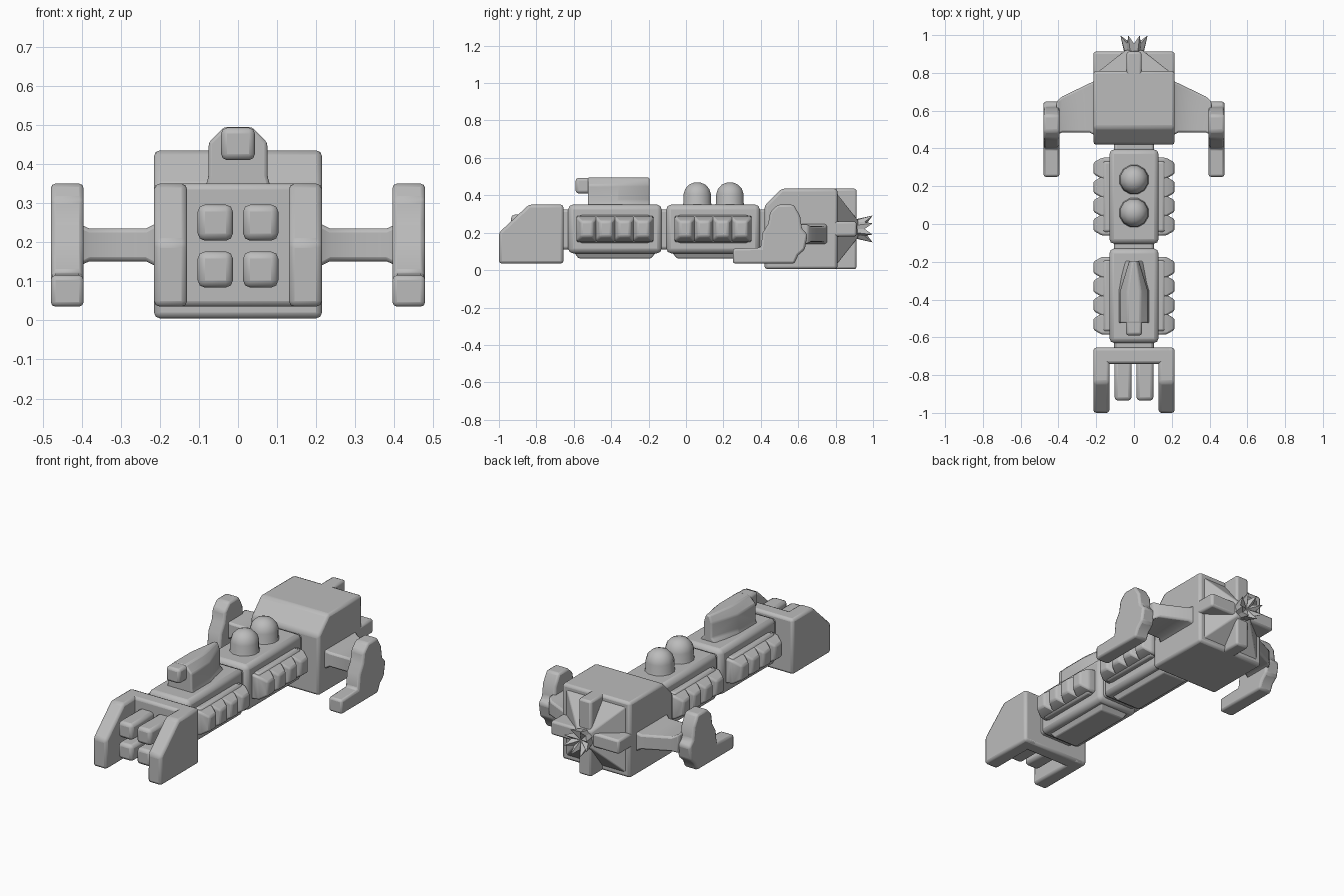
import bpy
import bmesh
from math import cos, sin, pi, radians

cube = bpy.data.objects.get("Cube")
if cube:
    bpy.data.objects.remove(cube, do_unlink=True)

GREY = (0.5, 0.5, 0.5, 1)
hull = bpy.data.materials.new("hull_grey")
hull.use_nodes = True
hull.diffuse_color = GREY
hull.node_tree.nodes["Principled BSDF"].inputs["Base Color"].default_value = GREY


def finish(name, bm, bevel=0.015, smooth=35):
    """Turn a bmesh into a bevelled, shaded object."""
    bmesh.ops.recalc_face_normals(bm, faces=bm.faces)
    mesh = bpy.data.meshes.new(name)
    bm.to_mesh(mesh)
    bm.free()
    mesh.materials.append(hull)
    ob = bpy.data.objects.new(name, mesh)
    bpy.context.collection.objects.link(ob)
    if bevel:
        mod = ob.modifiers.new("Bevel", 'BEVEL')
        mod.width = bevel
        mod.segments = 2
        mod.limit_method = 'ANGLE'
        mod.angle_limit = radians(30)
    bpy.ops.object.select_all(action='DESELECT')
    ob.select_set(True)
    bpy.context.view_layer.objects.active = ob
    bpy.ops.object.shade_smooth_by_angle(angle=radians(smooth))
    return ob


def loft(name, rings, bevel=0.015):
    """Skin equal-length rings of points and cap both ends."""
    bm = bmesh.new()
    rows = [[bm.verts.new(p) for p in ring] for ring in rings]
    n = len(rows[0])
    for a, b in zip(rows, rows[1:]):
        for i in range(n):
            j = (i + 1) % n
            bm.faces.new((a[i], a[j], b[j], b[i]))
    bm.faces.new(rows[0])
    bm.faces.new(rows[-1])
    return finish(name, bm, bevel)


def rect(y, hx, z0, z1):
    return [(-hx, y, z0), (hx, y, z0), (hx, y, z1), (-hx, y, z1)]


def box(name, x0, x1, y0, y1, z0, z1, bevel=0.015):
    rings = [[(x0, y, z0), (x1, y, z0), (x1, y, z1), (x0, y, z1)] for y in (y0, y1)]
    return loft(name, rings, bevel)


def side_prism(name, x0, x1, profile, bevel=0.015):
    """Extrude a (y, z) profile across x."""
    return loft(name, [[(x, y, z) for y, z in profile] for x in (x0, x1)], bevel)


SIDES = ((1, "left"), (-1, "right"))

# Forked nose: back wall, two cheek plates and four guns
box("nose_wall", -0.2, 0.2, -0.74, -0.655, 0.035, 0.35)
cheek = [(-1, 0.035), (-0.655, 0.035), (-0.655, 0.35), (-0.84, 0.35), (-1, 0.2)]
for s, side in SIDES:
    side_prism(f"nose_cheek_{side}", s * 0.13, s * 0.215, cheek)
    for z, level in ((0.13, "lower"), (0.25, "upper")):
        box(f"gun_{level}_{side}", s * 0.013, s * 0.103, -0.935, -0.72,
            z - 0.046, z + 0.046, 0.018)

# Spine linking all sections
box("spine", -0.105, 0.105, -0.7, 0.5, 0.11, 0.325)

# Two hull segments with belly trays and scalloped side pods
for y, label in ((-0.38, "front"), (0.145, "rear")):
    box(f"{label}_segment", -0.13, 0.13, y - 0.25, y + 0.25, 0.09, 0.35, 0.025)
    loft(f"{label}_belly", [
        [(x * w, y + d * l, z) for x, d in ((-1, -1), (1, -1), (1, 1), (-1, 1))]
        for w, l, z in ((0.1, 0.23, 0.11), (0.075, 0.195, 0.063))], 0.006)
    for s, side in SIDES:
        box(f"{label}_pod_base_{side}", s * 0.11, s * 0.165, y - 0.19, y + 0.19,
            0.145, 0.295)
        for i in range(4):
            c = y + (i - 1.5) * 0.1
            rings = [[(s * x, c - h, 0.22 - k), (s * x, c + h, 0.22 - k),
                      (s * x, c + h, 0.22 + k), (s * x, c - h, 0.22 + k)]
                     for x, h, k in ((0.12, 0.056, 0.072), (0.17, 0.056, 0.065),
                                     (0.215, 0.03, 0.04))]
            loft(f"{label}_pod_{i + 1}_{side}", rings, 0.01)

# Two sensor domes on the rear segment
for y, label in ((0.06, "front"), (0.235, "rear")):
    rings = [[(r * cos((k + 0.5) * pi / 6), y + r * sin((k + 0.5) * pi / 6), z)
              for k in range(12)]
             for r, z in ((0.085, 0.335), (0.076, 0.36), (0.076, 0.405),
                          (0.066, 0.435), (0.045, 0.457), (0.018, 0.468))]
    loft(f"{label}_dome", rings, 0)

# Turret with a tapering tail and a blunt barrel
rings = []
for y, foot, mid, top in ((-0.525, 0.085, 0.075, 0.035), (-0.36, 0.085, 0.075, 0.035),
                          (-0.195, 0.06, 0.025, 0.012)):
    half = [(foot, 0.335), (mid, 0.37), (mid, 0.455), (top, 0.495)]
    rings.append([(x, y, z) for x, z in half] + [(-x, y, z) for x, z in reversed(half)])
loft("turret", rings, 0.008)
box("turret_barrel", -0.043, 0.043, -0.59, -0.45, 0.41, 0.493)

# Engine block with sloped brow and tapered tail
block = [(0.42, 0.005), (0.81, 0.005), (0.81, 0.435), (0.51, 0.435), (0.42, 0.345)]
side_prism("engine_block", -0.215, 0.215, block)
loft("engine_tail", [rect(0.79, 0.21, 0.01, 0.43), rect(0.92, 0.045, 0.175, 0.265)], 0.006)

# Cross fins on the tail
box("vertical_fin", -0.04, 0.04, 0.75, 0.912, 0.005, 0.435, 0.012)
box("horizontal_fin", -0.215, 0.215, 0.75, 0.912, 0.18, 0.26, 0.012)

# Spiked exhaust crown
bm = bmesh.new()
base, tips = [], []
for k in range(16):
    a = k * pi / 8 + pi / 8
    r, y = ((0.078, 0.998), (0.052, 0.955))[k % 2]
    base.append(bm.verts.new((0.05 * cos(a), 0.9, 0.22 + 0.05 * sin(a))))
    tips.append(bm.verts.new((r * cos(a), y, 0.22 + r * sin(a))))
hub = bm.verts.new((0, 0.945, 0.22))
for k in range(16):
    j = (k + 1) % 16
    bm.faces.new((base[k], base[j], tips[j], tips[k]))
    bm.faces.new((tips[k], tips[j], hub))
bm.faces.new(base)
finish("exhaust_crown", bm, 0, 10)

# Swept wings carrying upright claw plates
claw = [(0.25, 0.035), (0.25, 0.115), (0.4, 0.12), (0.41, 0.2), (0.44, 0.25),
        (0.45, 0.31), (0.49, 0.35), (0.575, 0.35), (0.61, 0.29), (0.62, 0.22),
        (0.65, 0.19), (0.635, 0.11), (0.6, 0.08), (0.58, 0.035)]
for s, side in SIDES:
    rings = [[(s * x, y0, 0.193 - h), (s * x, y1, 0.193 - h),
              (s * x, y1, 0.193 + h), (s * x, y0, 0.193 + h)]
             for x, y0, y1, h in ((0.2, 0.465, 0.76, 0.06), (0.235, 0.485, 0.745, 0.042),
                                  (0.38, 0.485, 0.675, 0.042), (0.41, 0.47, 0.65, 0.055))]
    loft(f"wing_{side}", rings, 0.01)
    side_prism(f"claw_{side}", s * 0.395, s * 0.479, claw, 0.012)
